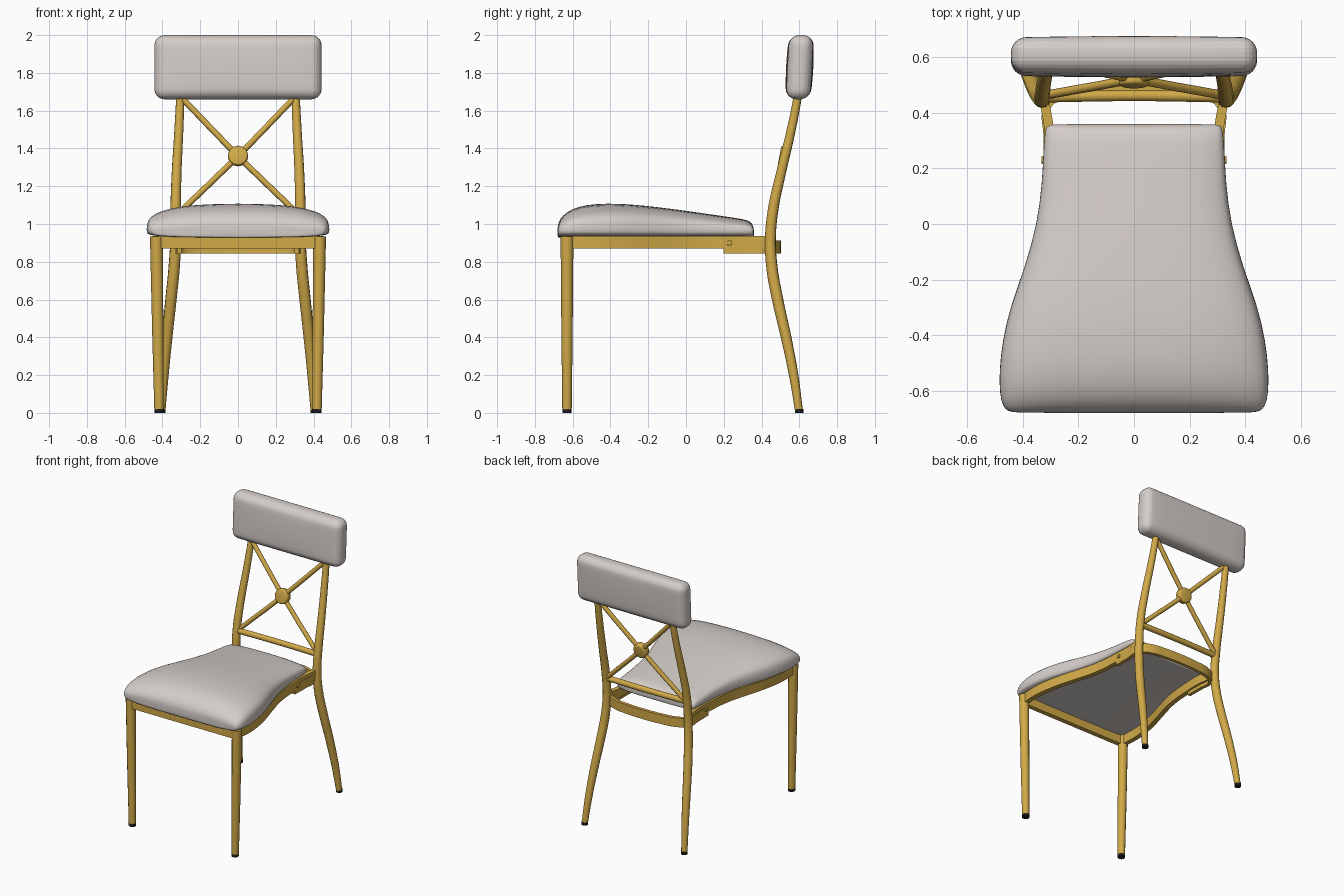
import bpy, math
from mathutils import Vector

if "Cube" in bpy.data.objects:
    bpy.data.objects.remove(bpy.data.objects["Cube"], do_unlink=True)


def material(name, rgb):
    m = bpy.data.materials.new(name)
    m.use_nodes = True
    m.diffuse_color = (*rgb, 1)
    bsdf = m.node_tree.nodes["Principled BSDF"]
    bsdf.inputs["Base Color"].default_value = (*rgb, 1)
    bsdf.inputs["Roughness"].default_value = 0.6
    return m


GOLD = material("gold metal", (0.64, 0.40, 0.065))
FABRIC = material("pale grey fabric", (0.66, 0.61, 0.58))
BLACK = material("black rubber", (0.012, 0.012, 0.012))


def finish(ob, name, mat, angle=40):
    """Name, colour and smooth the object, with its modifiers and curves made into mesh."""
    ob.name = name
    bpy.ops.object.select_all(action="DESELECT")
    bpy.context.view_layer.objects.active = ob
    ob.select_set(True)
    bpy.ops.object.convert(target="MESH")
    ob = bpy.context.object
    ob.data.materials.clear()
    ob.data.materials.append(mat)
    bpy.ops.object.shade_smooth_by_angle(angle=math.radians(angle))
    return ob


def curve(name, points, radii=None, dims="3D"):
    """Smooth curve running through the points."""
    cu = bpy.data.curves.new(name, "CURVE")
    cu.dimensions = dims
    cu.resolution_u = 6
    sp = cu.splines.new("BEZIER")
    sp.bezier_points.add(len(points) - 1)
    for i, (bp, p) in enumerate(zip(sp.bezier_points, points)):
        bp.co = p
        bp.handle_left_type = bp.handle_right_type = "AUTO"
        bp.radius = radii[i] if radii else 1
    ob = bpy.data.objects.new(name, cu)
    bpy.context.collection.objects.link(ob)
    return ob


def tube(name, points, radii):
    ob = curve(name, points, radii)
    ob.data.bevel_depth = 1
    ob.data.bevel_resolution = 4
    ob.data.use_fill_caps = True
    return finish(ob, name, GOLD)


def strip(name, path, low, high, thick):
    """Upright flat bar that follows a path in plan."""
    ob = curve(name, [(x, y, 0) for x, y in path], dims="2D")
    ob.data.fill_mode = "NONE"
    ob.data.extrude = (high - low) / 2
    ob.location.z = (high + low) / 2
    sol = ob.modifiers.new("thickness", "SOLIDIFY")
    sol.thickness = thick
    sol.offset = 0
    return finish(ob, name, GOLD)


def cylinder(name, loc, radius, depth, mat, rot=(0, 0, 0), bevel=0):
    bpy.ops.mesh.primitive_cylinder_add(vertices=24, radius=radius, depth=depth,
                                        location=loc, rotation=rot)
    ob = bpy.context.object
    if bevel:
        b = ob.modifiers.new("bevel", "BEVEL")
        b.width = bevel
        b.segments = 3
    return finish(ob, name, mat)


# Seat cushion: cross-sections (y, half width, top height) lofted front to back
stations = [(-.68, .43, .985), (-.675, .455, 1.01), (-.655, .475, 1.045),
            (-.61, .485, 1.08), (-.53, .487, 1.105), (-.42, .475, 1.112),
            (-.3, .448, 1.108), (-.15, .392, 1.092), (0, .35, 1.072),
            (.15, .331, 1.05), (.27, .327, 1.032), (.33, .322, 1.022),
            (.355, .315, 1.0), (.36, .30, .965)]
SEGS, MID = 28, 0.965


def power(v, p):
    return math.copysign(abs(v) ** p, v)


verts, faces = [], []
for y, w, top in stations:
    for k in range(SEGS):
        a = math.tau * k / SEGS
        u, s = power(math.cos(a), 0.5), math.sin(a)
        rise = (top - MID) * (1 - 0.2 * u * u) if s > 0 else 0.036
        verts.append((w * u, y, MID + rise * power(s, 0.5)))
for i in range(len(stations) - 1):
    for k in range(SEGS):
        j, n = i * SEGS, (k + 1) % SEGS
        faces.append((j + k, j + SEGS + k, j + SEGS + n, j + n))
last = (len(stations) - 1) * SEGS
faces.append(tuple(range(SEGS)))
faces.append(tuple(reversed(range(last, last + SEGS))))
mesh = bpy.data.meshes.new("seat_cushion")
mesh.from_pydata(verts, [], faces)
mesh.update()
seat = bpy.data.objects.new("seat_cushion", mesh)
bpy.context.collection.objects.link(seat)
seat.modifiers.new("smooth", "SUBSURF").levels = 1
finish(seat, "seat_cushion", FABRIC, 80)

# Backrest pad: rounded block, slightly tilted and fuller in the middle
bpy.ops.mesh.primitive_cube_add(size=1)
pad = bpy.context.object
for v in pad.data.vertices:
    v.co = Vector((v.co.x * 0.885, v.co.y * 0.13, v.co.z * 0.34))
bev = pad.modifiers.new("round", "BEVEL")
bev.width = 0.055
bev.segments = 6
pad = finish(pad, "backrest_pad", FABRIC, 80)
sub = pad.modifiers.new("divide", "SUBSURF")
sub.subdivision_type = "SIMPLE"
sub.levels = 3
pad = finish(pad, "backrest_pad", FABRIC, 80)
for v in pad.data.vertices:
    x, y, z = v.co
    full = (1 - (x / 0.45) ** 2) * (1 - (z / 0.175) ** 2)
    v.co = (x, 0.602 + y * (0.97 + 0.14 * full) + 0.05 * z, z + 1.83)

# Legs, feet and side rails, one set per side
for s, side in ((1, "left"), (-1, "right")):
    tube(f"front_leg_{side}",
         [(.418 * s, -.63, .012), (.425 * s, -.63, .45), (.432 * s, -.63, .935)],
         [.025, .030, .034])
    cylinder(f"front_foot_{side}", (.418 * s, -.63, .01), .025, .02, BLACK)

    tube(f"rear_leg_{side}",
         [(.405 * s, .598, .012), (.392 * s, .57, .2), (.375 * s, .53, .4),
          (.355 * s, .485, .6), (.338 * s, .455, .77), (.33 * s, .447, .92),
          (.33 * s, .462, 1.08), (.325 * s, .503, 1.27), (.314 * s, .553, 1.48),
          (.305 * s, .592, 1.68), (.303 * s, .60, 1.75)],
         [.021, .025, .028, .03, .03, .029, .028, .026, .024, .022, .022])
    cylinder(f"rear_foot_{side}", (.405 * s, .599, .01), .022, .02, BLACK)

    strip(f"side_rail_{side}",
          [(.43 * s, -.63), (.436 * s, -.48), (.412 * s, -.32), (.365 * s, -.15),
           (.326 * s, 0), (.308 * s, .18), (.306 * s, .34), (.322 * s, .44)],
          .87, .937, .034)
    cylinder(f"rail_bolt_{side}", (.323 * s, .23, .9), .014, .02, GOLD,
             (0, math.pi / 2, 0), .003)

    # Crossed back braces
    tube(f"cross_brace_{side}",
         [(-.31 * s, .465, 1.06), (0, .522, 1.36), (.3 * s, .585, 1.67)],
         [.016, .016, .016])

strip("front_rail", [(-.43, -.635), (.43, -.635)], .87, .937, .034)

# Bowed rear rail that wraps around to both sides
right_half = [(.312, .2), (.314, .32), (.312, .42), (.25, .465), (.13, .485)]
path = right_half + [(0, .49)] + [(-x, y) for x, y in reversed(right_half)]
strip("rear_rail", path, .845, .912, .024)

# Lower crossbar and the boss where the braces meet
tube("back_crossbar", [(-.33, .457, 1.045), (0, .462, 1.045), (.33, .457, 1.045)],
     [.02, .02, .02])
cylinder("brace_boss", (0, .52, 1.36), .053, .05, GOLD,
         (math.radians(90 - 11), 0, 0), .012)
